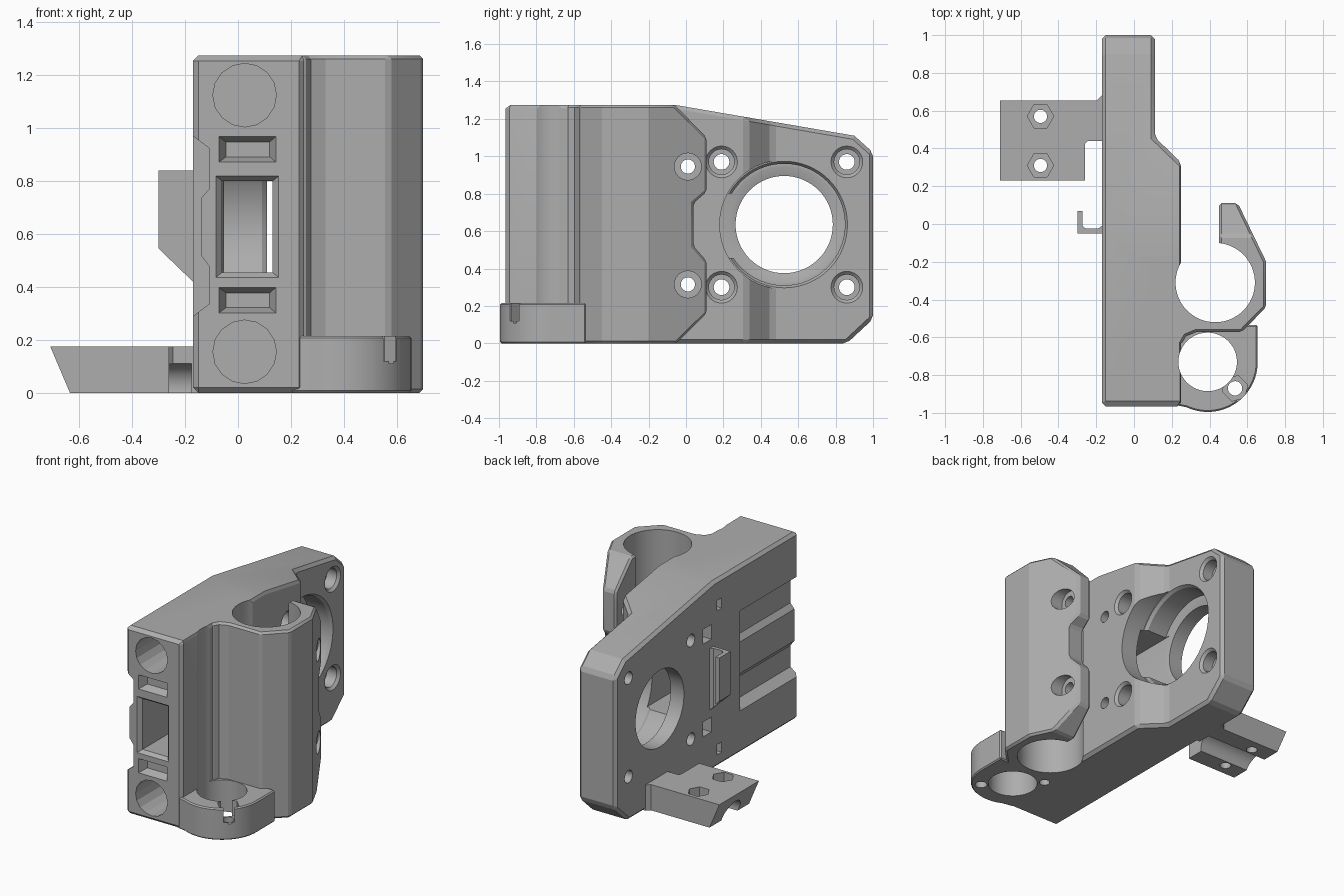
import bpy, bmesh, math

if "Cube" in bpy.data.objects:
    bpy.data.objects.remove(bpy.data.objects["Cube"])

GREY = (0.42, 0.42, 0.42, 1)
grey = bpy.data.materials.new("plain grey")
grey.use_nodes = True
grey.diffuse_color = GREY
grey.node_tree.nodes["Principled BSDF"].inputs["Base Color"].default_value = GREY


def place(axis, u, v, w):
    return {"x": (w, u, v), "y": (u, w, v), "z": (u, v, w)}[axis]


def solid(name, axis, a, b, start, end=None):
    """Prism along an axis from a to b; a different end outline tapers it."""
    bm = bmesh.new()
    lo = [bm.verts.new(place(axis, u, v, a)) for u, v in start]
    hi = [bm.verts.new(place(axis, u, v, b)) for u, v in (end or start)]
    bm.faces.new(lo)
    bm.faces.new(hi)
    n = len(lo)
    for i in range(n):
        j = (i + 1) % n
        bm.faces.new((lo[i], lo[j], hi[j], hi[i]))
    bmesh.ops.recalc_face_normals(bm, faces=bm.faces)
    mesh = bpy.data.meshes.new(name)
    bm.to_mesh(mesh)
    bm.free()
    mesh.materials.append(grey)
    ob = bpy.data.objects.new(name, mesh)
    bpy.context.collection.objects.link(ob)
    return ob


def ring(u, v, r, n=48, turn=0):
    return [(u + r * math.cos(turn + math.tau * i / n),
             v + r * math.sin(turn + math.tau * i / n)) for i in range(n)]


def rect(u0, u1, v0, v1):
    return [(u0, v0), (u1, v0), (u1, v1), (u0, v1)]


def bake(ob, mod):
    with bpy.context.temp_override(object=ob, active_object=ob):
        bpy.ops.object.modifier_apply(modifier=mod.name)


def combine(ob, tool, operation="DIFFERENCE"):
    mod = ob.modifiers.new("join", "BOOLEAN")
    mod.operation, mod.solver, mod.object = operation, "EXACT", tool
    bake(ob, mod)
    bpy.data.objects.remove(tool)


def cut(ob, *args):
    combine(ob, solid("cutter", *args))


def chamfer(ob, width):
    mod = ob.modifiers.new("chamfer", "BEVEL")
    mod.width, mod.segments = width, 1
    mod.limit_method, mod.angle_limit = "ANGLE", math.radians(40)
    bake(ob, mod)


# Main body: plan outline trimmed by the side outline
body = solid("main_body", "z", 0, 1.275, [
    (-0.17, -0.965), (0.25, -0.965), (0.25, 0.325), (0.11, 0.46), (0.11, 1), (-0.17, 1)])
combine(body, solid("side", "x", -1, 1, [
    (-1.1, 0), (0.86, 0), (1, 0.13), (1, 1.02), (0.9, 1.11), (-0.06, 1.275), (-1.1, 1.275)]),
    "INTERSECT")
chamfer(body, 0.02)

# Bearing clamp with its notched free edge
clamp = solid("bearing_clamp", "z", 0, 1.275, [
    (0.1, -0.62), (0.25, -0.64), (0.275, -0.595), (0.33, -0.572), (0.57, -0.572),
    (0.7, -0.44), (0.7, -0.2), (0.55, 0.11), (0.45, 0.11), (0.45, -0.22), (0.1, -0.22)])
combine(clamp, solid("side", "x", -1, 1, [
    (-1, 0), (-0.05, 0), (0.11, 0.16), (0.11, 0.44), (0.04, 0.52), (0.04, 0.75),
    (0.11, 0.81), (0.11, 1.1), (-0.06, 1.275), (-1, 1.275)]), "INTERSECT")
chamfer(clamp, 0.015)
combine(body, clamp, "UNION")
cut(body, "z", -1, 2, ring(0.43, -0.31, 0.21, 64))
cut(body, "z", -1, 2, ring(0.39, -0.73, 0.155))

# Rod sockets and clamping slits on the front
for z in (0.155, 1.125):
    cut(body, "y", -1, -0.1, ring(0.025, z, 0.12, 16))
for z in (0.35, 0.92):
    cut(body, "y", -0.97, -0.91, rect(-0.075, 0.145, z - 0.05, z + 0.05),
        rect(-0.045, 0.12, z - 0.028, z + 0.028))

# Belt passage with flared mouth
cut(body, "y", -1, 0.55, rect(-0.06, 0.13, 0.455, 0.8))
cut(body, "y", -0.967, -0.94, rect(-0.085, 0.155, 0.435, 0.82), rect(-0.06, 0.13, 0.455, 0.8))

# Motor opening: bore, wide relief and flares
HUB = (0.525, 0.635)
cut(body, "x", -1, 1, ring(*HUB, 0.26, 64))
cut(body, "x", -0.07, -0.05, ring(*HUB, 0.26, 64), ring(*HUB, 0.325, 64))
cut(body, "x", -0.055, 0.1, ring(*HUB, 0.325, 64))
cut(body, "x", 0.09, 0.12, ring(*HUB, 0.325, 64), ring(*HUB, 0.345, 64))
cut(body, "x", 0.11, 1, ring(*HUB, 0.345, 64))

# Motor screws
for y, face in ((0.19, 0.25), (0.86, 0.11)):
    for z in (0.3, 0.97):
        cut(body, "x", -1, 1, ring(y, z, 0.042, 24))
        cut(body, "x", 0.02, 0.5, ring(y, z, 0.068, 24))
        cut(body, "x", face - 0.017, face + 0.003, ring(y, z, 0.068, 24), ring(y, z, 0.088, 24))

# Clamp screws, nut pockets and small side pockets
for z in (0.315, 0.945):
    cut(body, "x", -1, 1, ring(0.01, z, 0.038, 24))
    cut(body, "x", 0.545, 1, ring(0.01, z, 0.072, 24))
    cut(body, "x", -1, -0.08, rect(-0.03, 0.06, z - 0.05, z + 0.05))
for z in (0.12, 1.1):
    cut(body, "x", -1, -0.12, rect(-0.14, -0.09, z - 0.035, z + 0.035))

# Stepped recess along the left side
cut(body, "y", -1, -0.34, [
    (-0.3, 0.29), (-0.17, 0.29), (-0.11, 0.335), (-0.11, 0.48), (-0.14, 0.52),
    (-0.14, 0.735), (-0.11, 0.77), (-0.11, 0.925), (-0.17, 0.97), (-0.3, 0.97)])

# Round foot that holds the lead screw nut
arc = [(0.39 + 0.265 * math.cos(math.radians(t)), -0.73 + 0.265 * math.sin(math.radians(t)))
       for t in range(-115, 1, 5)]
foot = solid("screw_foot", "z", 0, 0.215,
             [(0.2, -0.955)] + arc + [(0.655, -0.535), (0.2, -0.535)])
chamfer(foot, 0.008)
cut(foot, "z", -1, 1, ring(0.39, -0.73, 0.155))
cut(foot, "z", -1, 1, ring(0.535, -0.87, 0.038, 24))
cut(foot, "z", 0.11, 1, ring(0.535, -0.87, 0.07, 6, 0.26))
slot = [(0.5, -0.87), (0.56, -0.84), (0.68, -1.0), (0.61, -1.03)]
cut(foot, "z", 0.12, 1, slot)
for part in (foot, body):
    cut(part, "z", -1, 0.2, ring(0.245, -0.59, 0.033, 24))

# Side bracket with nut pockets and a groove beneath
bracket = solid("side_bracket", "z", 0, 0.175, [
    (-0.8, 0.23), (-0.26, 0.23), (-0.26, 0.425), (-0.245, 0.44), (-0.15, 0.44),
    (-0.15, 0.68), (-0.17, 0.68), (-0.195, 0.655), (-0.8, 0.655)])
cut(bracket, "y", -1, 1, [(-1, -0.1), (-0.593, -0.1), (-0.752, 0.275), (-1, 0.275)])
cut(bracket, "x", -1, -0.175, ring(0.44, 0.02, 0.09, 32))
for y in (0.31, 0.57):
    cut(bracket, "z", -1, 1, ring(-0.495, y, 0.035, 24))
    cut(bracket, "z", 0.1, 1, ring(-0.495, y, 0.07, 6))

# Cable hook on the left side
hook = solid("cable_hook", "z", 0.42, 0.84, [
    (-0.15, -0.05), (-0.3, -0.05), (-0.3, 0.07), (-0.272, 0.07), (-0.272, -0.01),
    (-0.255, -0.025), (-0.19, -0.025), (-0.17, -0.01), (-0.15, -0.01)])
cut(hook, "y", -1, 1, [(-0.4, 0.3), (-0.17, 0.42), (-0.3, 0.545), (-0.4, 0.64)])

# Smooth round walls, keep edges crisp
for ob in (body, foot, bracket, hook):
    with bpy.context.temp_override(object=ob, active_object=ob, selected_objects=[ob],
                                   selected_editable_objects=[ob]):
        bpy.ops.object.shade_smooth_by_angle(angle=math.radians(20))
